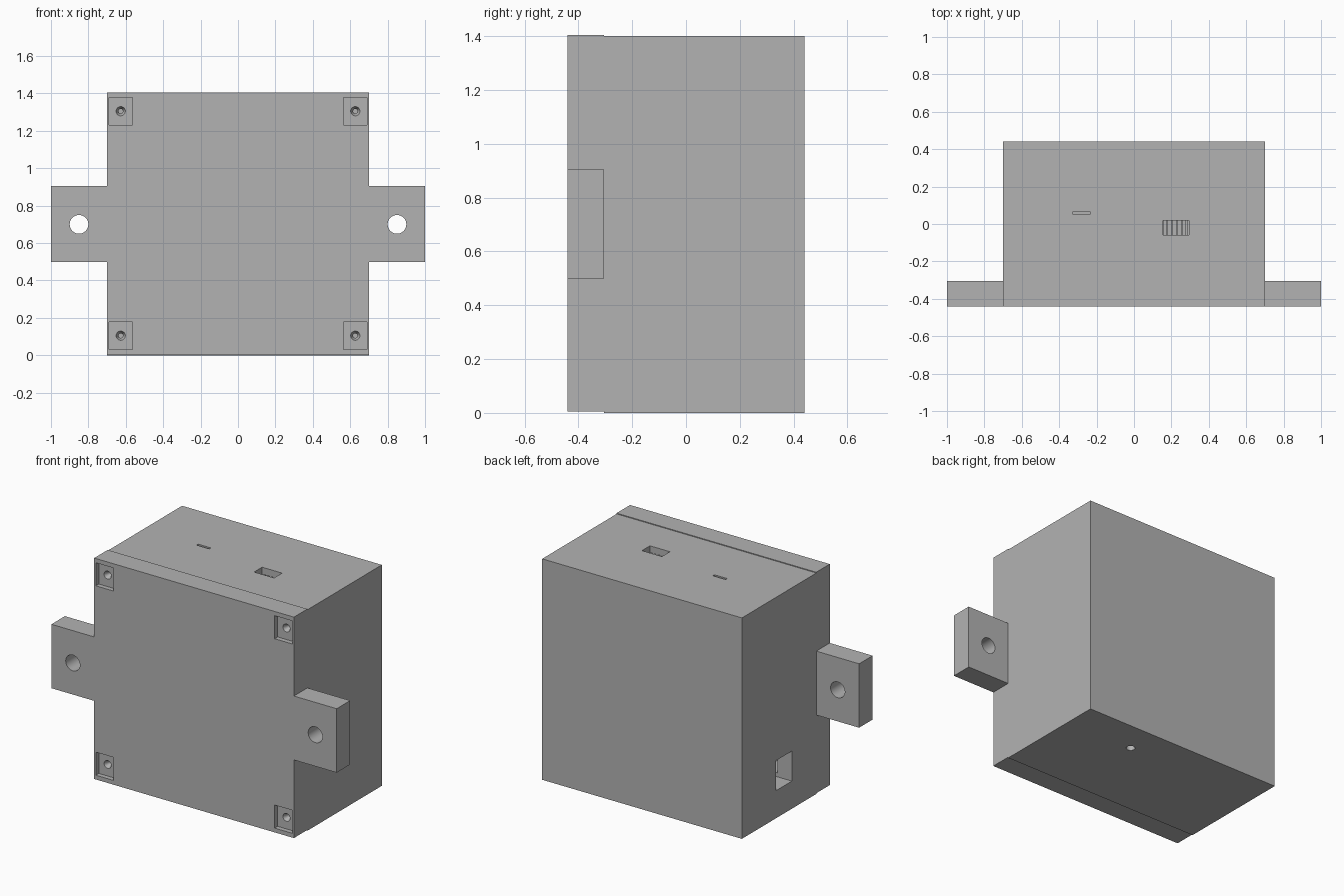
import bpy, bmesh
from math import pi
from mathutils import Matrix, Vector

cube = bpy.data.objects.get("Cube")
if cube:
    bpy.data.objects.remove(cube, do_unlink=True)

grey = bpy.data.materials.new("plain grey")
grey.use_nodes = True
grey.diffuse_color = (0.45, 0.45, 0.45, 1)
grey.node_tree.nodes["Principled BSDF"].inputs["Base Color"].default_value = (0.45, 0.45, 0.45, 1)


def finish(name, bm):
    mesh = bpy.data.meshes.new(name)
    bm.to_mesh(mesh)
    bm.free()
    mesh.materials.append(grey)
    obj = bpy.data.objects.new(name, mesh)
    bpy.context.scene.collection.objects.link(obj)
    return obj


def box(name, x, y, z):
    """Box from (min, max) ranges."""
    bm = bmesh.new()
    bmesh.ops.create_cube(bm, size=1)
    for v in bm.verts:
        v.co = Vector([(a + b) / 2 + c * (b - a) for (a, b), c in zip((x, y, z), v.co)])
    return finish(name, bm)


def rod(name, centre, r1, r2, depth, axis="Y", sides=32):
    """Cylinder or cone; along Y the first radius faces the front."""
    bm = bmesh.new()
    turn = Matrix.Rotation(-pi / 2, 4, "X") if axis == "Y" else Matrix()
    bmesh.ops.create_cone(bm, cap_ends=True, segments=sides, radius1=r1, radius2=r2,
                          depth=depth, matrix=Matrix.Translation(centre) @ turn)
    return finish(name, bm)


def combine(obj, others, operation="DIFFERENCE"):
    """Apply boolean operations and discard the helpers."""
    for other in others:
        other.hide_render = True
        mod = obj.modifiers.new("shape", "BOOLEAN")
        mod.operation, mod.solver, mod.object = operation, "EXACT", other
        bpy.context.view_layer.objects.active = obj
        bpy.ops.object.modifier_apply(modifier=mod.name)
        bpy.data.objects.remove(other, do_unlink=True)


FRONT, SEAM, BACK = -0.44, -0.305, 0.44
HALF, TOP, WALL, LIFT = 0.70, 1.40, 0.10, 0.005
corners = [(sx * 0.627, z) for sx in (-1, 1) for z in (0.105, 1.305)]

# Hollow case, open at the front
case = box("case", (-HALF, HALF), (SEAM, BACK), (0, TOP))
combine(case, [box("cavity", (WALL - HALF, HALF - WALL), (SEAM - 0.1, BACK - WALL),
                   (WALL, TOP - WALL))])

# Corner posts that take the screws
combine(case, [box("post", (min(s * 0.5, s * 0.65), max(s * 0.5, s * 0.65)), (SEAM, BACK - 0.05),
                   (z - 0.055, z + 0.095) if z < 1 else (z - 0.095, z + 0.055))
               for s in (-1, 1) for z in (0.105, 1.305)], "UNION")

# Openings: side window, top port, top slot, bottom cable hole
combine(case, [
    box("window", (-0.8, -0.55), (-0.06, 0.10), (0.175, 0.365)),
    box("port", (0.155, 0.295), (-0.06, 0.02), (1.25, 1.5)),
    box("slot", (-0.325, -0.235), (0.05, 0.066), (1.25, 1.5)),
    rod("cable_hole", (0.227, 0.24, 0), 0.026, 0.026, 0.4, "Z"),
])

# Lid plate with side ears
lid = box("lid", (-HALF, HALF), (FRONT, SEAM), (LIFT, TOP + LIFT))
combine(lid, [box("ears", (-1, 1), (FRONT, SEAM), (0.5, 0.905))], "UNION")
combine(lid, [rod("ear_hole", (s * 0.85, -0.37, 0.70), 0.05, 0.05, 0.4) for s in (-1, 1)])

# Square screw recesses, countersinks and bores
for x, z in corners:
    combine(lid, [
        box("recess", (x - 0.062, x + 0.062), (FRONT - 0.1, FRONT + 0.03), (z - 0.073, z + 0.073)),
        rod("countersink", (x, FRONT + 0.0425, z), 0.027, 0.012, 0.035),
        rod("bore", (x, -0.37, z), 0.012, 0.012, 0.2, sides=20),
    ])
    combine(case, [rod("pilot", (x, SEAM, z), 0.012, 0.012, 0.3, sides=20)])

# Connector under the top port, with upright contact ribs
box("connector", (0.157, 0.293), (-0.058, 0.018), (1.31, 1.34))
for i in range(5):
    x = 0.172 + i * 0.026
    box(f"connector_rib_{i + 1}", (x, x + 0.01), (-0.058, 0.018), (1.335, 1.36))

# Keep edges crisp while the round bores shade smoothly
for obj in (case, lid):
    bpy.ops.object.select_all(action="DESELECT")
    obj.select_set(True)
    bpy.context.view_layer.objects.active = obj
    bpy.ops.object.shade_smooth_by_angle(angle=pi / 6)
